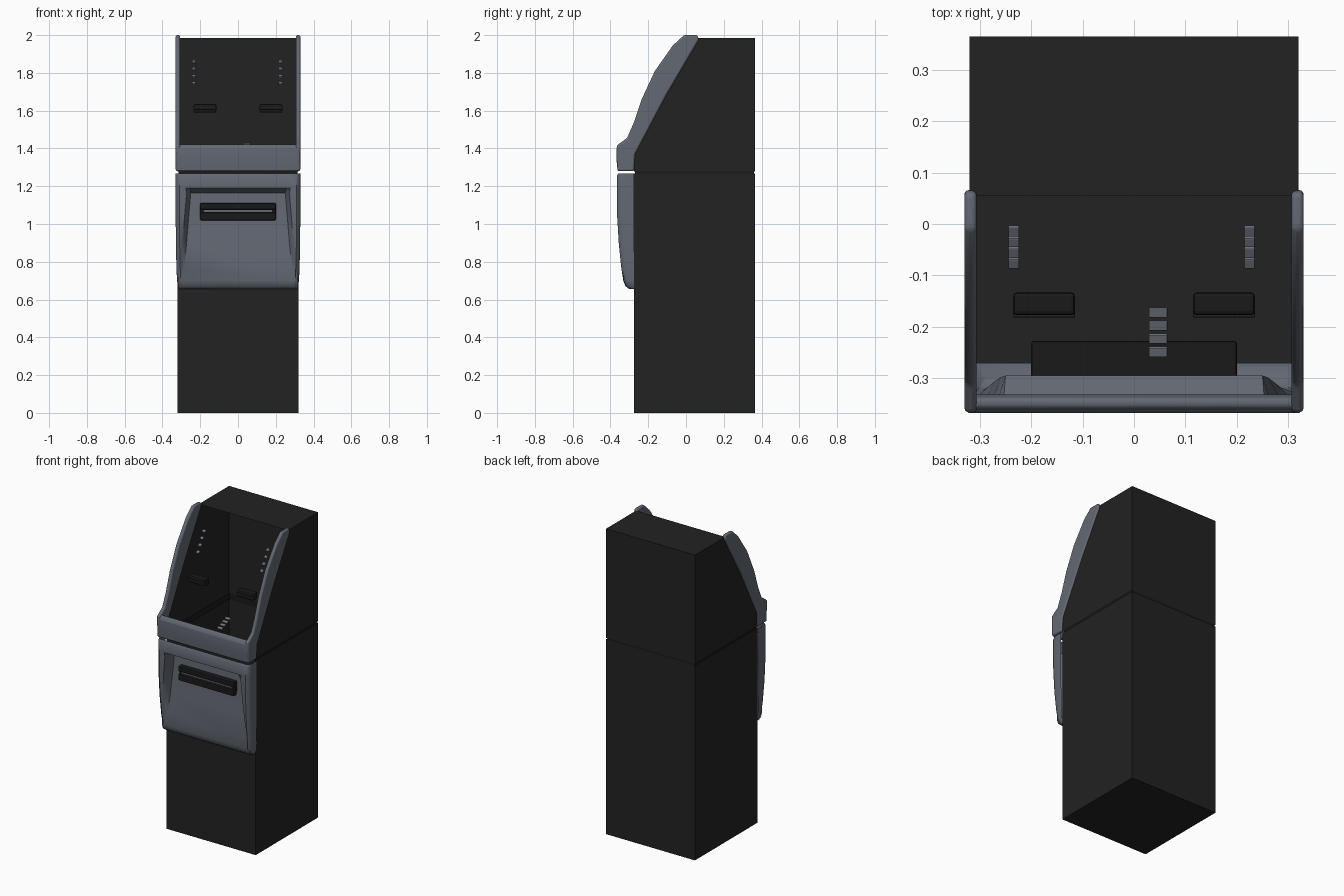
import bpy, bmesh, math
from mathutils import Matrix

cube = bpy.data.objects.get("Cube")
if cube:
    bpy.data.objects.remove(cube, do_unlink=True)


def material(name, color):
    m = bpy.data.materials.new(name)
    m.use_nodes = True
    m.diffuse_color = (*color, 1)
    m.node_tree.nodes["Principled BSDF"].inputs["Base Color"].default_value = (*color, 1)
    return m


BLACK = material("black casing", (0.016, 0.016, 0.016))
SLOT = material("dark slot", (0.010, 0.010, 0.011))
GREY = material("blue grey trim", (0.125, 0.14, 0.17))
BUTTON = material("button grey", (0.17, 0.185, 0.22))


def finish(name, bm, mat, bevel=0, segments=3, smooth=False):
    bmesh.ops.recalc_face_normals(bm, faces=bm.faces)
    mesh = bpy.data.meshes.new(name)
    bm.to_mesh(mesh)
    bm.free()
    mesh.materials.append(mat)
    ob = bpy.data.objects.new(name, mesh)
    bpy.context.collection.objects.link(ob)
    if bevel:
        mod = ob.modifiers.new("rounded edges", "BEVEL")
        mod.width, mod.segments = bevel, segments
        mod.limit_method = "ANGLE"
    if smooth:
        bpy.ops.object.select_all(action="DESELECT")
        ob.select_set(True)
        bpy.context.view_layer.objects.active = ob
        bpy.ops.object.shade_smooth_by_angle(angle=math.radians(40))
    return ob


def box(name, centre, size, mat, tilt=0, bevel=0):
    bm = bmesh.new()
    bmesh.ops.create_cube(bm, size=1, matrix=Matrix.Diagonal((*size, 1)))
    ob = finish(name, bm, mat, bevel, 2)
    ob.location = centre
    ob.rotation_euler.x = tilt
    return ob


def prism(bm, profile, x0, x1):
    """Extrude a (y, z) outline along x; returns the side faces in order."""
    a = [bm.verts.new((x0, y, z)) for y, z in profile]
    b = [bm.verts.new((x1, y, z)) for y, z in profile]
    bm.faces.new(a)
    bm.faces.new(b)
    n = len(profile)
    return [bm.faces.new((a[i], a[(i + 1) % n], b[(i + 1) % n], b[i])) for i in range(n)]


W = 0.32          # half width of the casing
FRONT, BACK, SEAM = -0.275, 0.365, 1.272

# Hollow lower cabinet, open at the top
bm = bmesh.new()
sides = prism(bm, [(FRONT, 0), (BACK, 0), (BACK, SEAM - .005), (FRONT, SEAM - .005)], -W, W)
bmesh.ops.delete(bm, geom=[sides[2]], context="FACES_ONLY")
finish("lower_cabinet", bm, BLACK)

# Hollow upper hood, open at the bottom and along the sloping front
bm = bmesh.new()
hood = [(FRONT, SEAM + .005), (BACK, SEAM + .005), (BACK, 1.985), (0.055, 1.985), (FRONT, 1.38)]
sides = prism(bm, hood, -W, W)
bmesh.ops.delete(bm, geom=[sides[0], sides[3], sides[4]], context="FACES_ONLY")
finish("upper_hood", bm, BLACK)

# Recessed strip in the seam
bm = bmesh.new()
strip = prism(bm, [(FRONT + .006, SEAM - .02), (BACK - .006, SEAM - .02),
                   (BACK - .006, SEAM + .02), (FRONT + .006, SEAM + .02)], -W + .006, W - .006)
bmesh.ops.delete(bm, geom=[strip[0], strip[2]], context="FACES_ONLY")
finish("seam_strip", bm, SLOT)

# Curved side fins framing the opening
fin = [(FRONT, 1.28), (-0.362, 1.28), (-0.367, 1.415), (-0.312, 1.455), (-0.275, 1.54),
       (-0.235, 1.66), (-0.165, 1.81), (-0.07, 1.945), (-0.01, 2.0), (0.06, 2.0),
       (0.068, 1.975), (-0.10, 1.69), (FRONT + .005, 1.37)]
for side, name in ((-1, "right_fin"), (1, "left_fin")):
    bm = bmesh.new()
    prism(bm, fin, side * 0.306, side * 0.33)
    finish(name, bm, GREY, 0.009, 3, True)

# Front collar joining the fins
bm = bmesh.new()
prism(bm, [(-0.362, 1.28), (-0.368, 1.34), (-0.368, 1.40), (-0.355, 1.42),
           (-0.34, 1.42), (-0.332, 1.40), (-0.332, 1.28)], -0.325, 0.325)
finish("front_collar", bm, GREY, 0.006, 3, True)

# Bulging front panel with a sloping recess, lofted row by row:
# height, half width, front y, half width of recess, recess y
rows = [(1.268, .330, -.358, .26, -.358), (1.255, .330, -.366, .26, -.366),
        (1.19, .330, -.366, .255, -.362), (1.165, .330, -.366, .25, -.295),
        (1.05, .330, -.365, .26, -.298), (.90, .329, -.356, .272, -.307),
        (.77, .326, -.343, .285, -.318), (.70, .323, -.332, .295, -.324),
        (.67, .318, -.32, .295, -.318), (.655, .308, -.30, .29, -.30)]
bm = bmesh.new()
grid = []
for z, w, front, inner, deep in rows:
    half = [(w, FRONT), (w, front + .03), (w - .006, front + .011), (w - .02, front),
            (inner + .022, front + .003), (inner, deep)]
    outline = [(-x, y) for x, y in half] + [(x, y) for x, y in reversed(half)]
    grid.append([bm.verts.new((x, y, z)) for x, y in outline])
for a, b in zip(grid, grid[1:]):
    for i in range(len(a) - 1):
        bm.faces.new((a[i], a[i + 1], b[i + 1], b[i]))
bm.faces.new(grid[-1])
finish("front_panel", bm, GREY, smooth=True)

# Cash dispenser: body, two lips and a shutter line
box("cash_slot_body", (0, -0.272, 1.065), (0.40, 0.088, 0.09), SLOT, bevel=.004)
for name, z, h in (("cash_slot_upper_lip", 1.094, .034), ("cash_slot_lower_lip", 1.04, .042)):
    box(name, (0, -0.316, z), (0.40, 0.028, h), SLOT, bevel=.005)
box("cash_shutter", (0, -0.318, 1.069), (0.36, 0.008, 0.009), GREY)

# Fittings lie on the plane of the sloping opening
SLOPE = math.atan2(0.605, 0.33)


def slope_z(y):
    return 1.38 + (y - FRONT) * 0.605 / 0.33


for x, name in ((-0.175, "receipt_slot"), (0.175, "card_slot")):
    y = -0.155
    box(name, (x, y, slope_z(y) + .012), (0.12, 0.045, 0.045), SLOT, bevel=.008)
    box(name + "_lip", (x, y - .02, slope_z(y) + .012), (0.12, 0.014, 0.010), BLACK, bevel=.002)

for x, name in ((-0.234, "right_screen_button"), (0.225, "left_screen_button")):
    for i in range(4):
        y = -0.014 - i * 0.0205
        box(f"{name}_{i + 1}", (x, y, slope_z(y)), (0.021, 0.021, 0.010), BUTTON, SLOPE - .5, .002)

# Gently tilted keypad keys
for i in range(4):
    y = -0.172 - i * 0.0255
    box(f"keypad_key_{i + 1}", (0.047, y, 1.425 - i * 0.011), (0.036, 0.019, 0.010),
        BUTTON, 0.4, .002)
